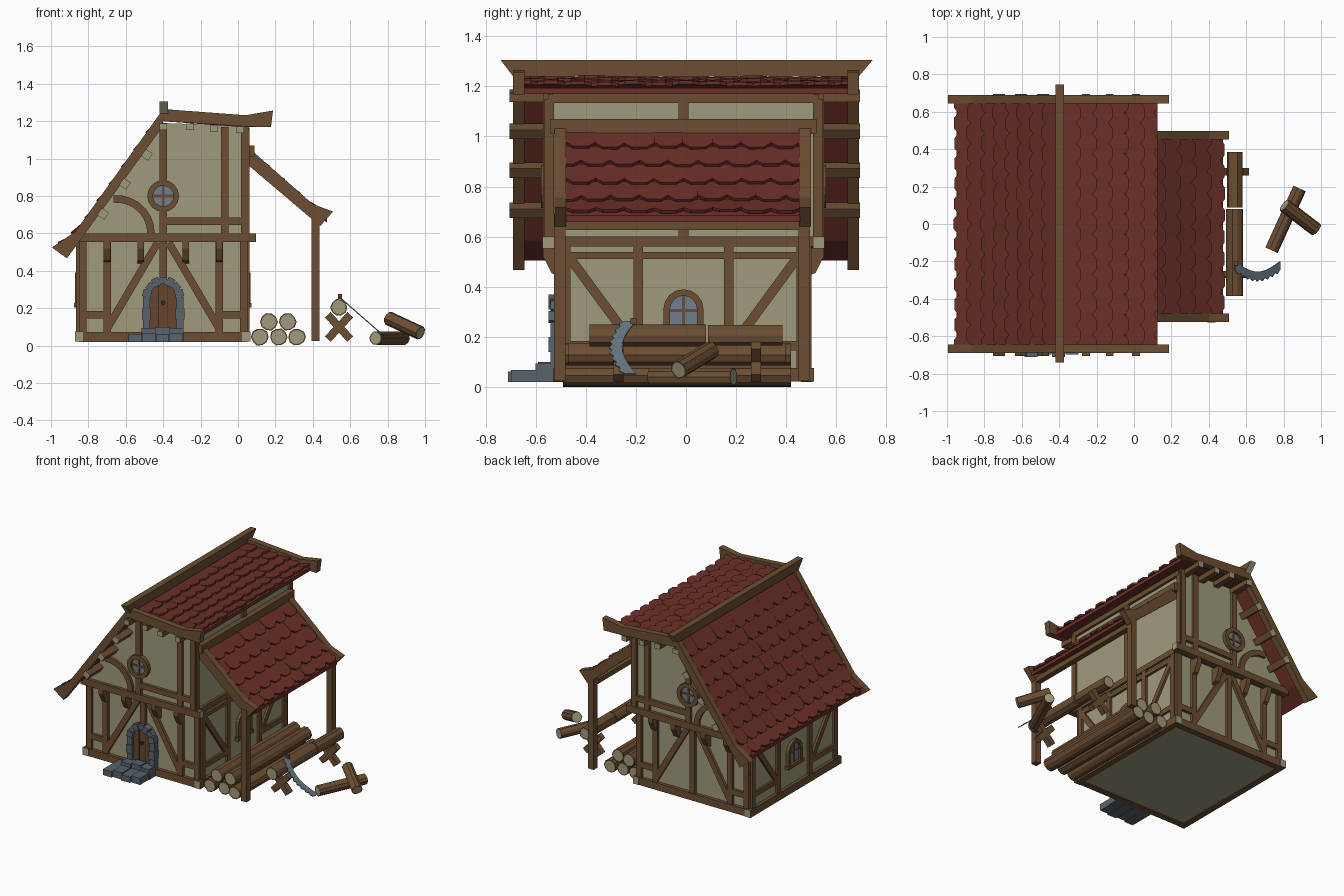
import bpy, bmesh, math, random
from mathutils import Vector

random.seed(4)
if "Cube" in bpy.data.objects:
    bpy.data.objects.remove(bpy.data.objects["Cube"])


def material(name, r, g, b):
    m = bpy.data.materials.new(name)
    m.use_nodes = True
    m.diffuse_color = (r, g, b, 1)
    m.node_tree.nodes["Principled BSDF"].inputs["Base Color"].default_value = (r, g, b, 1)
    return m


CREAM = material("cream plaster", .35, .33, .2)
TIMBER = material("brown timber", .15, .076, .032)
RED = material("red tile", .15, .029, .021)
STONE = material("grey stone", .1, .125, .15)
STEEL = material("blue steel", .14, .185, .22)
GLASS = material("window glass", .16, .21, .27)
DOOR = material("door wood", .14, .06, .025)
IRON = material("dark iron", .03, .025, .02)

X, Y, Z = Vector((1, 0, 0)), Vector((0, 1, 0)), Vector((0, 0, 1))
GABLE = (X, Z, Y)   # drawn in x-z, thickness along y
SIDE = (Y, Z, X)    # drawn in y-z, thickness along x
MID = -.01          # centre of the house in y


def build(name, verts, faces, *mats):
    me = bpy.data.meshes.new(name)
    me.from_pydata([tuple(v) for v in verts], [], faces)
    bm = bmesh.new()
    bm.from_mesh(me)
    bmesh.ops.recalc_face_normals(bm, faces=bm.faces)
    bm.to_mesh(me)
    bm.free()
    for m in mats:
        me.materials.append(m)
    ob = bpy.data.objects.new(name, me)
    bpy.context.scene.collection.objects.link(ob)
    return ob


def paint_ends(ob, axis):
    for f in ob.data.polygons:
        f.material_index = int(abs(f.normal.dot(axis)) > .6)


def prism(name, pts, a, b, mat, frame=GABLE, origin=Vector()):
    u, v, w = frame
    n = len(pts)
    verts = [origin + u * p + v * q + w * t for t in (a, b) for p, q in pts]
    faces = [list(range(n)), list(range(n, 2 * n))]
    faces += [(i, (i + 1) % n, (i + 1) % n + n, i + n) for i in range(n)]
    return build(name, verts, faces, mat)


def band(name, path, width, a, b, mat, frame=GABLE, closed=False):
    u, v, w = frame
    n, verts = len(path), []
    for i, p in enumerate(path):
        k, j = ((i - 1) % n, (i + 1) % n) if closed else (max(i - 1, 0), min(i + 1, n - 1))
        d = (Vector(path[j]) - Vector(path[k])).normalized() * width / 2
        for s, t in ((1, a), (-1, a), (-1, b), (1, b)):
            verts.append(u * (p[0] - s * d.y) + v * (p[1] + s * d.x) + w * t)
    faces = []
    for i in range(n if closed else n - 1):
        j = (i + 1) % n
        faces += [(i * 4 + k, i * 4 + (k + 1) % 4, j * 4 + (k + 1) % 4, j * 4 + k) for k in range(4)]
    if not closed:
        faces += [(0, 1, 2, 3), tuple(range(4 * n - 4, 4 * n))]
    return build(name, verts, faces, mat)


def beam(name, p, q, side, w, h, mat=TIMBER, ends=None):
    p, q = Vector(p), Vector(q)
    d = (q - p).normalized()
    a, b = side.normalized() * w / 2, side.cross(d).normalized() * h / 2
    verts = [e + a * s + b * t for e in (p, q) for s, t in ((1, 1), (1, -1), (-1, -1), (-1, 1))]
    faces = [(0, 1, 2, 3), (4, 5, 6, 7)] + [(i, (i + 1) % 4, (i + 1) % 4 + 4, i + 4) for i in range(4)]
    ob = build(name, verts, faces, mat, ends or mat)
    paint_ends(ob, d)
    return ob


def log(name, p, q, r, n=10):
    p, q = Vector(p), Vector(q)
    d = (q - p).normalized()
    a = d.cross(Z).normalized()
    b = a.cross(d)
    size = [r * random.uniform(.93, 1.04) for _ in range(n)]
    verts = []
    for e, k in ((p, .84), (p, 1), (q, 1), (q, .84)):
        for i, s in enumerate(size):
            t = math.tau * i / n
            verts.append(e + (a * math.cos(t) + b * math.sin(t)) * s * k)
    faces = [(g * n + i, g * n + (i + 1) % n, (g + 1) * n + (i + 1) % n, (g + 1) * n + i)
             for g in range(3) for i in range(n)]
    faces += [list(range(n)), list(range(3 * n, 4 * n))]
    ob = build(name, verts, faces, TIMBER, CREAM)
    for f in list(ob.data.polygons)[-2:]:
        f.material_index = 1


def arc(cx, cz, r, start, stop, n):
    ts = [math.radians(start + (stop - start) * i / n) for i in range(n + 1)]
    return [(cx + r * math.cos(t), cz + r * math.sin(t)) for t in ts]


def arch(cx, foot, spring, r, n=8):
    return [(cx + r, foot)] + arc(cx, spring, r, 0, 180, n) + [(cx - r, foot)]


def box(name, x0, x1, y0, y1, z0, z1, mat):
    prism(name, [(x0, z0), (x1, z0), (x1, z1), (x0, z1)], y0, y1, mat)


# Roof slopes: a thin deck with rows of overlapping clipped tiles
def tiled_slope(name, line, y0, y1, rows, cols):
    line = [Vector((x, 0, z)) for x, z in line]
    lens = [(b - a).length for a, b in zip(line, line[1:])]

    def at(s):
        for a, b, l in zip(line, line[1:], lens):
            if s <= l or b is line[-1]:
                return a + (b - a) * (s / l)
            s -= l

    total, w = sum(lens), (y1 - y0) / cols
    row, verts, faces = total / rows, [], []
    shape = ((0, 0), (1, 0), (1, .78), (.75, 1), (.25, 1), (0, .78))
    for k in range(rows):
        p, q = at(k * row), at(min((k + 1.2) * row, total))
        n = (q - p).cross(Y).normalized()
        n = n if n.z > 0 else -n
        for c in range(cols + k % 2):
            base, lift = y0 + (c - .5 * (k % 2)) * w, random.uniform(.014, .021)
            i = len(verts)
            for drop in (0, .014):
                for u, t in shape:
                    y = min(max(base + u * w, y0), y1)
                    verts.append(p.lerp(q, t) + Y * y + n * (.002 + lift * t - drop))
            faces += [list(range(i, i + 6)), list(range(i + 6, i + 12))]
            faces += [(i + j, i + (j + 1) % 6, i + 6 + (j + 1) % 6, i + 6 + j) for j in range(6)]
    build(name + "_tiles", verts, faces, RED)
    pts = [(v.x, v.z - .006) for v in line]
    prism(name + "_deck", pts + [(x, z - .025) for x, z in reversed(pts)], y0, y1, RED)


tiled_slope("left_roof", [(-.4, 1.235), (-.845, .615), (-.95, .535)], -.647, .647, 8, 12)
tiled_slope("right_roof", [(-.39, 1.23), (.02, 1.2), (.125, 1.2)], -.647, .647, 6, 12)
tiled_slope("porch_roof", [(.06, 1.03), (.38, .75), (.475, .69)], -.478, .455, 5, 8)

# Ridge, barge boards and purlins
ridge = prism("ridge_beam", [(-.74, 1.305), (.745, 1.305), (.69, 1.24), (-.69, 1.24)],
              -.42, -.375, TIMBER, SIDE)
ridge.data.materials.append(CREAM)
paint_ends(ridge, Y)
for y in (-.69, .645):
    prism("left_barge_board", [(-.4, 1.265), (-.87, .61), (-.995, .525), (-.915, .467),
                               (-.835, .575), (-.4, 1.175)], y, y + .045, TIMBER)
    prism("right_barge_board", [(-.4, 1.265), (.04, 1.232), (.187, 1.257), (.176, 1.168),
                                (.04, 1.172), (-.4, 1.2)], y, y + .045, TIMBER)
slope = Vector((-.83, 0, .56))
for x, z in ((-.487, 1.02), (-.604, .865), (-.722, .705)):
    beam("left_purlin", (x, -.705, z), (x, .695, z), slope, .045, .045, TIMBER, CREAM)
for x, z in ((-.4, 1.17), (-.256, 1.17), (-.13, 1.16), (.01, 1.155)):
    beam("right_purlin", (x, -.705, z), (x, .695, z), X, .042, .036, TIMBER, CREAM)

# Plaster storeys
box("lower_walls", -.85, .045, MID - .49, MID + .49, .025, .57, CREAM)
prism("upper_walls", [(-.85, .57), (.045, .57), (.045, 1.175), (-.4, 1.19), (-.835, .59)],
      MID - .54, MID + .54, CREAM)

# Gable timber framing, front and back
lower = [(-.83, .05, -.83, .56), (-.7, .05, -.7, .56), (-.1, .05, -.1, .56), (.03, .05, .03, .56),
         (-.43, .55, -.7, .09), (-.37, .55, -.1, .09), (-.82, .165, -.7, .165), (-.1, .165, .03, .165)]
upper = [(-.4, .58, -.4, .72), (-.4, .88, -.4, 1.18), (-.07, .58, -.07, 1.17),
         (.035, .58, .035, 1.17), (-.4, .665, .03, .665)]
for s in (-1, 1):
    yl, yu = MID + s * .492, MID + s * .54
    centre = [(-.4, .36 if s < 0 else .05, -.4, .56)]
    for x0, z0, x1, z1 in lower + centre:
        beam("lower_timber", (x0, yl, z0), (x1, yl, z1), Y, .036, .04)
    for x0, z0, x1, z1 in upper:
        beam("upper_timber", (x0, yu, z0), (x1, yu, z1), Y, .04, .04)
    beam("gable_sill", (-.85, yl, .046), (.05, yl, .046), Y, .045, .052)
    beam("jetty_beam", (-.86, yu, .577), (.095, yu, .577), Y, .045, .048, TIMBER, CREAM)
    band("curved_brace", arc(-.65, .6, .185, 0, 95, 7), .04, yu - .018, yu + .018, TIMBER)
    # Round window
    circle = arc(-.4, .8, .07, 0, 360, 16)[:-1]
    prism("round_glass", circle, yu - .012, yu + .012, GLASS)
    band("round_frame", circle, .03, yu - .028, yu + .028, TIMBER, GABLE, True)
    beam("round_mullion", (-.4, yu, .74), (-.4, yu, .86), Y, .036, .014)
    beam("round_transom", (-.46, yu, .8), (-.34, yu, .8), Y, .036, .014)
    # Jetty brackets
    for x in (-.7, -.52, -.28, -.1):
        prism("jetty_bracket", [(yl, .44), (yl + s * .035, .455), (yu + s * .02, .52),
                                (yu + s * .02, .555), (yl, .555)], x - .018, x + .018, TIMBER, SIDE)

# Side wall framing with arched windows
for x, s in ((.045, 1), (-.85, -1)):
    for m in (-1, 1):
        for y0, z0, y1, z1 in ((.18, .05, .18, .56), (.47, .05, .47, .56),
                               (.45, .51, .2, .17), (.18, .165, .47, .165)):
            beam("side_timber", (x, MID + m * y0, z0), (x, MID + m * y1, z1), X, .032, .038)
    beam("side_sill", (x, MID - .52, .048), (x, MID + .52, .048), X, .045, .054, TIMBER, CREAM)
    beam("side_rail", (x, MID - .48, .525), (x, MID + .48, .525), X, .032, .028)
    beam("side_plate", (x, MID - .54, .58), (x, MID + .54, .58), X, .035, .04)
    frame = arch(MID, .22, .31, .067)
    prism("arched_glass", frame, x - .008, x + .008, GLASS, SIDE)
    band("arched_frame", frame, .026, x - .022, x + .022, TIMBER, SIDE)
    beam("window_sill", (x, MID - .09, .215), (x, MID + .09, .215), X, .055, .024)
    beam("window_mullion", (x, MID, .22), (x, MID, .375), X, .026, .012)
    beam("window_transom", (x, MID - .06, .305), (x, MID + .06, .305), X, .026, .012)
for y in (MID - .535, MID, MID + .535):
    beam("upper_side_post", (.045, y, .58), (.045, y, 1.15), X, .032, .038)
beam("upper_side_plate", (.045, -.55, 1.15), (.045, .53, 1.15), X, .035, .035)

# Door with stone surround and steps
prism("door_panel", arch(-.4, .08, .26, .075), -.525, -.49, DOOR)
for x in (-.425, -.375):
    box("plank_gap", x - .002, x + .002, -.528, -.52, .09, .325, IRON)
prism("door_knob", arc(-.4, .23, .013, 0, 360, 8)[:-1], -.535, -.52, IRON)
jamb = [.08, .14, .2]
stones = [(-.31, z) for z in jamb] + arc(-.4, .26, .09, 0, 180, 7) + [(-.49, z) for z in reversed(jamb)]
for i, (a, b) in enumerate(zip(stones, stones[1:])):
    band("door_stone", [a, b], .038 + .008 * (i % 2), -.54 - .008 * (i % 2), -.49, STONE)
for i in range(4):
    x = -.585 + i * .073
    box("lower_step_stone", x, x + .07, -.71 + .012 * (i % 2), -.5, .02, .062 + .006 * (i % 2), STONE)
for i in range(3):
    x = -.515 + i * .075
    box("upper_step_stone", x, x + .073, -.6 + .01 * (i % 2), -.5, .02, .094 + .006 * (i % 2), STONE)

# Porch frame
beam("porch_ledger", (.068, -.54, 1.04), (.068, .52, 1.04), X, .04, .06)
beam("porch_eave_beam", (.415, -.52, .645), (.415, .49, .645), X, .04, .035)
for y in (-.524, .452):
    prism("porch_rafter", [(.055, 1.06), (.4, .757), (.508, .717), (.44, .64), (.385, .685), (.055, .965)],
          y, y + .046, TIMBER)
    beam("porch_post", (.415, y + .02, .025), (.415, y + .02, .69), Y, .046, .044)

# Log pile
for x, z, y0, y1 in ((.117, .046, -.49, .42), (.217, .046, -.47, .41), (.315, .046, -.49, .42),
                     (.165, .127, -.48, .42), (.265, .127, -.47, .4)):
    log("stacked_log", (x, y0, z), (x, y1, z), .047)

# Sawhorse and its log
for y in (-.27, .28):
    for s in (-1, 1):
        beam("sawhorse_leg", (.54 - s * .06, y, .035), (.54 + s * .06, y, .165), Y, .04, .042)
log("sawhorse_log", (.54, -.385, .205), (.54, .08, .205), .046)
log("sawhorse_log_end", (.54, .087, .205), (.54, .385, .205), .044)

# Crescent saw leaning on the sawhorse
along = Vector((.24, 0, -.21))
teeth = [(i / 18, -.245 - .05 * math.sin(math.pi * i / 18) - .013 * (i % 2)) for i in range(19)]
back = [(i / 10, -.2 - .055 * math.sin(math.pi * i / 10)) for i in range(10, -1, -1)]
prism("saw_blade", teeth + back, -.003, .003, STEEL, (along, Y, along.cross(Y).normalized()),
      Vector((.54, 0, .262)))
beam("saw_handle", (.545, -.21, .25), (.545, -.21, .275), Y, .025, .02)

# Loose logs
log("fallen_log", (.735, -.14, .04), (.885, .19, .04), .036)
log("leaning_log", (.805, .1, .147), (.975, -.03, .068), .037)
